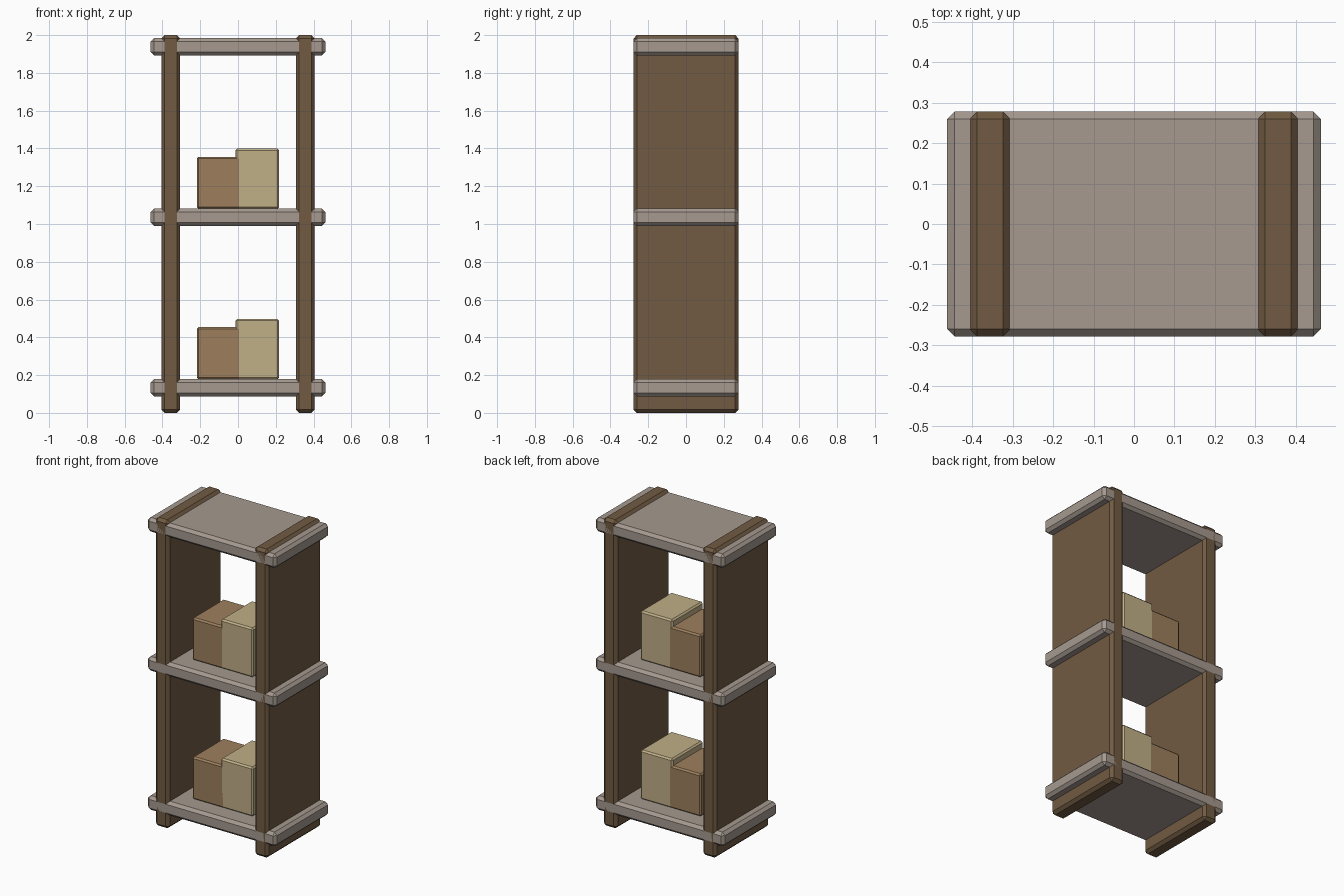
import bpy

if "Cube" in bpy.data.objects:
    bpy.data.objects.remove(bpy.data.objects["Cube"])


def material(name, rgb):
    # sRGB 0-255 to linear viewport colour
    m = bpy.data.materials.new(name)
    m.diffuse_color = [(c / 255) ** 2.2 for c in rgb] + [1.0]
    m.use_nodes = True
    m.node_tree.nodes["Principled BSDF"].inputs["Base Color"].default_value = m.diffuse_color
    return m


def block(name, lo, hi, bevel, mat):
    # Chamfered box spanning two opposite corners
    bpy.ops.mesh.primitive_cube_add(size=1, location=[(a + b) / 2 for a, b in zip(lo, hi)])
    ob = bpy.context.object
    ob.name = name
    ob.scale = [b - a for a, b in zip(lo, hi)]
    bpy.ops.object.transform_apply(location=False, rotation=False, scale=True)
    mod = ob.modifiers.new("chamfer", 'BEVEL')
    mod.width = bevel
    mod.segments = 1
    ob.data.materials.append(mat)
    return ob


wood = material("dark_wood", (112, 91, 68))
board = material("grey_board", (164, 152, 142))
brown = material("brown_card", (156, 126, 93))
tan = material("tan_card", (191, 174, 134))

DEPTH = 0.278

# Side panels
for side, x in (("left", -0.356), ("right", 0.356)):
    block(side + "_side_panel", (x - 0.05, -DEPTH, 0), (x + 0.05, DEPTH, 2.0), 0.018, wood)

# Shelves
for name, z in (("bottom_shelf", 0.134), ("middle_shelf", 1.036), ("top_shelf", 1.938)):
    block(name, (-0.462, -DEPTH, z - 0.046), (0.462, DEPTH, z + 0.046), 0.018, board)

# Pair of overlapping boxes on each lower shelf
for level, z in (("lower", 0.178), ("upper", 1.08)):
    block(level + "_brown_box", (-0.218, -0.16, z), (0.014, 0.16, z + 0.276), 0.01, brown)
    block(level + "_tan_box", (-0.014, -0.16, z), (0.218, 0.16, z + 0.32), 0.01, tan)
